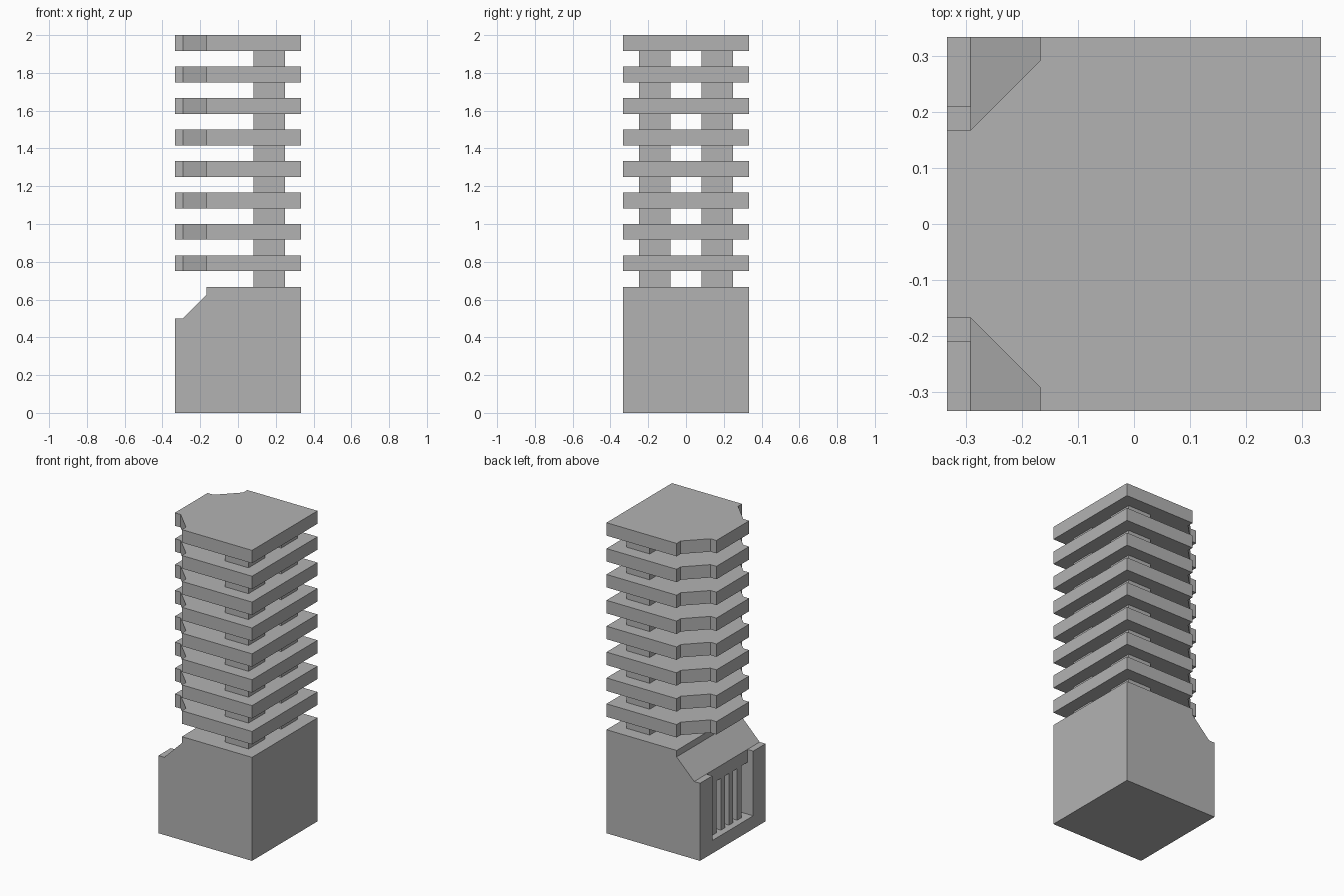
import bpy
import bmesh
from mathutils import Vector

if "Cube" in bpy.data.objects:
    bpy.data.objects.remove(bpy.data.objects["Cube"])

U = 1 / 24          # design module
HALF = 8 * U        # half the footprint

grey = bpy.data.materials.new("plain grey")
grey.use_nodes = True
colour = (0.45, 0.45, 0.45, 1)
grey.diffuse_color = colour
grey.node_tree.nodes["Principled BSDF"].inputs["Base Color"].default_value = colour


def prism(name, points, direction):
    """Extrude a closed outline along a direction."""
    bm = bmesh.new()
    face = bm.faces.new([bm.verts.new(p) for p in points])
    ext = bmesh.ops.extrude_face_region(bm, geom=[face], use_keep_orig=True)
    verts = [g for g in ext["geom"] if isinstance(g, bmesh.types.BMVert)]
    bmesh.ops.translate(bm, verts=verts, vec=Vector(direction))
    bmesh.ops.recalc_face_normals(bm, faces=bm.faces)
    mesh = bpy.data.meshes.new(name)
    bm.to_mesh(mesh)
    bm.free()
    mesh.materials.append(grey)
    obj = bpy.data.objects.new(name, mesh)
    bpy.context.collection.objects.link(obj)
    return obj


def box(name, x0, x1, y0, y1, z0, z1):
    """Box with limits given in modules."""
    outline = [(x0, y0), (x1, y0), (x1, y1), (x0, y1)]
    return prism(name, [(x * U, y * U, z0 * U) for x, y in outline],
                 (0, 0, (z1 - z0) * U))


def cut(target, cutter):
    mod = target.modifiers.new("cut", 'BOOLEAN')
    mod.operation = 'DIFFERENCE'
    mod.solver = 'EXACT'
    mod.object = cutter
    cutter.hide_render = True
    bpy.context.view_layer.objects.active = target
    bpy.ops.object.modifier_apply(modifier=mod.name)
    bpy.data.objects.remove(cutter)


# Base block with a stepped, sloped shoulder on one side
profile = [(-8, 0), (8, 0), (8, 16), (-4, 16), (-4, 15), (-7, 12), (-8, 12)]
base = prism("base", [(x * U, -HALF, z * U) for x, z in profile], (0, 2 * HALF, 0))

# Shallow recess open at the top, then a deeper vent cavity under a lintel
cut(base, box("recess_cutter", -10, -7, -5, 5, 2, 14))
cut(base, box("vent_cutter", -9, -5, -5, 5, 2, 10))

# Vertical vent fins
for i, y in enumerate((-3, -1, 1, 3)):
    box(f"vent_fin_{i + 1}", -7, -5, y - 0.5, y + 0.5, 2, 10)

# Two square columns
for side, y in (("front", -4), ("back", 4)):
    box(f"{side}_column", 2, 6, y - 2, y + 2, 16, 46)

# Stack of slabs with notched, chamfered corners
half_outline = [(8, 8), (-4, 8), (-4, 7), (-7, 4), (-8, 4)]
outline = half_outline + [(x, -y) for x, y in reversed(half_outline)]
for i in range(8):
    z = (18 + 4 * i) * U
    prism(f"slab_{i + 1}", [(x * U, y * U, z) for x, y in outline], (0, 0, 2 * U))
